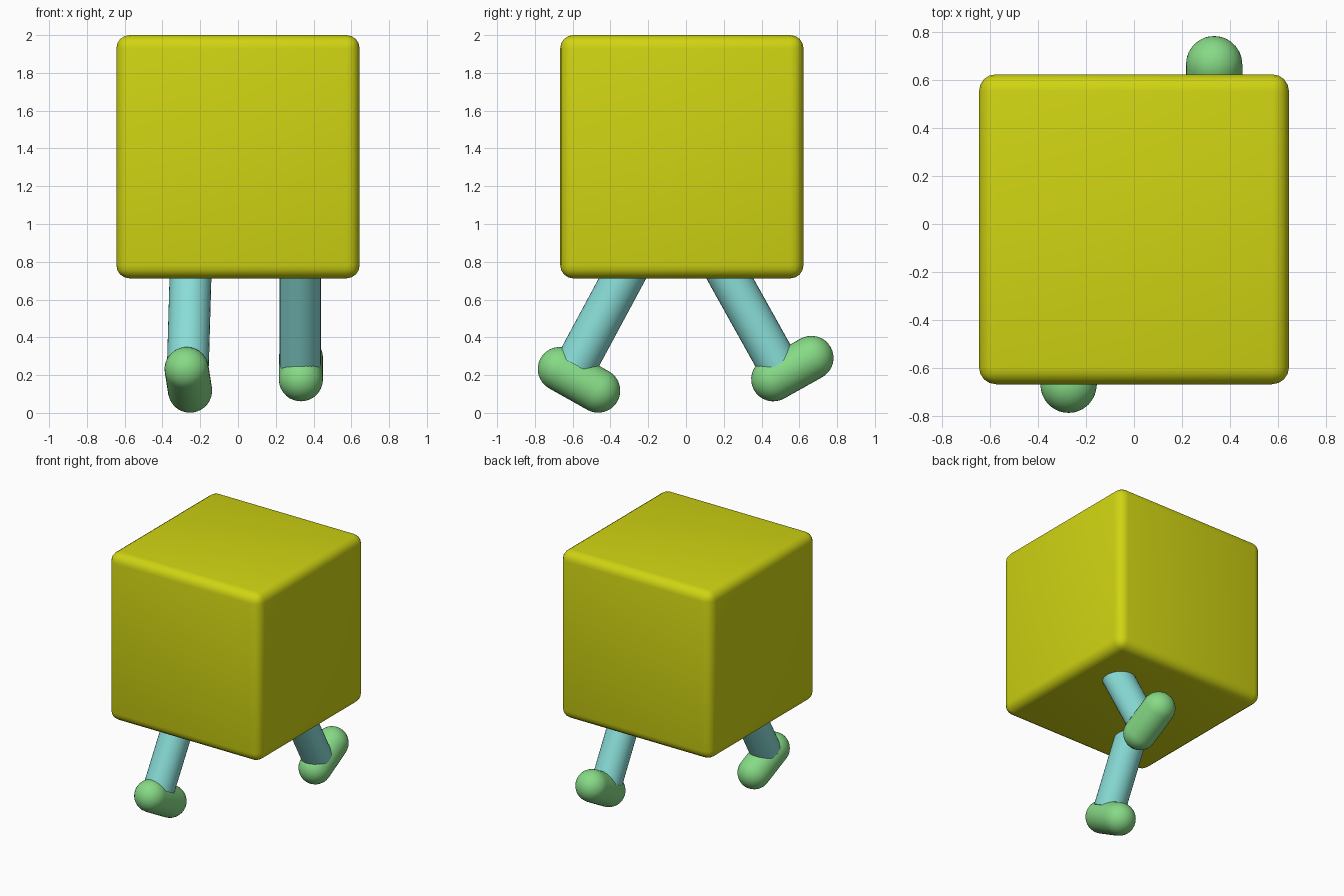
import bpy, bmesh, math
from mathutils import Vector

if "Cube" in bpy.data.objects:
    bpy.data.objects.remove(bpy.data.objects["Cube"])


def material(name, rgb):
    m = bpy.data.materials.new(name)
    m.diffuse_color = (*rgb, 1)
    m.use_nodes = True
    m.node_tree.nodes["Principled BSDF"].inputs["Base Color"].default_value = m.diffuse_color
    return m


YELLOW = material("yellow", (0.63, 0.66, 0.006))
AQUA = material("aqua", (0.25, 0.72, 0.68))
GREEN = material("green", (0.24, 0.70, 0.24))


def add_object(name, bm, mat):
    mesh = bpy.data.meshes.new(name)
    bmesh.ops.recalc_face_normals(bm, faces=bm.faces)
    bm.to_mesh(mesh)
    bm.free()
    mesh.materials.append(mat)
    obj = bpy.data.objects.new(name, mesh)
    bpy.context.collection.objects.link(obj)
    bpy.ops.object.select_all(action='DESELECT')
    obj.select_set(True)
    bpy.context.view_layer.objects.active = obj
    bpy.ops.object.shade_smooth_by_angle(angle=math.radians(40))
    return obj


def rod(name, start, end, radius, mat, rounded, sides=32, rings=8):
    """Lathe a flat-ended or round-ended rod between two points."""
    start, end = Vector(start), Vector(end)
    axis = end - start
    length = axis.length
    if rounded:
        angles = [math.pi / 2 * i / rings for i in range(rings + 1)]
        profile = [(radius * math.sin(a), -radius * math.cos(a)) for a in angles]
        profile += [(r, length - z) for r, z in reversed(profile)]
    else:
        profile = [(0, 0), (radius, 0), (radius, length), (0, length)]
    bm = bmesh.new()
    verts = [bm.verts.new((r, 0, z)) for r, z in profile]
    edges = [bm.edges.new(pair) for pair in zip(verts, verts[1:])]
    bmesh.ops.spin(bm, geom=verts + edges, cent=(0, 0, 0), axis=(0, 0, 1),
                   angle=2 * math.pi, steps=sides)
    bmesh.ops.remove_doubles(bm, verts=bm.verts, dist=1e-5)
    bmesh.ops.rotate(bm, verts=bm.verts, cent=(0, 0, 0),
                     matrix=axis.to_track_quat('Z', 'Y').to_matrix())
    bmesh.ops.translate(bm, verts=bm.verts, vec=start)
    return add_object(name, bm, mat)


# Body: cube with rounded edges
bm = bmesh.new()
bmesh.ops.create_cube(bm, size=1.288)
bmesh.ops.bevel(bm, geom=bm.edges[:], offset=0.07, segments=4,
                profile=0.5, affect='EDGES')
bmesh.ops.translate(bm, verts=bm.verts, vec=(0, -0.022, 1.356))
add_object("body", bm, YELLOW)

# Legs: straight rods from inside the body into the feet
rod("front_leg", (-0.248, -0.265, 0.845), (-0.265, -0.582, 0.255), 0.111, AQUA, False)
rod("back_leg", (0.33, 0.158, 0.845), (0.33, 0.487, 0.255), 0.109, AQUA, False)

# Feet: tilted capsules
rod("front_foot", (-0.254, -0.465, 0.118), (-0.272, -0.668, 0.232), 0.117, GREEN, True)
rod("back_foot", (0.333, 0.462, 0.178), (0.333, 0.664, 0.291), 0.117, GREEN, True)
